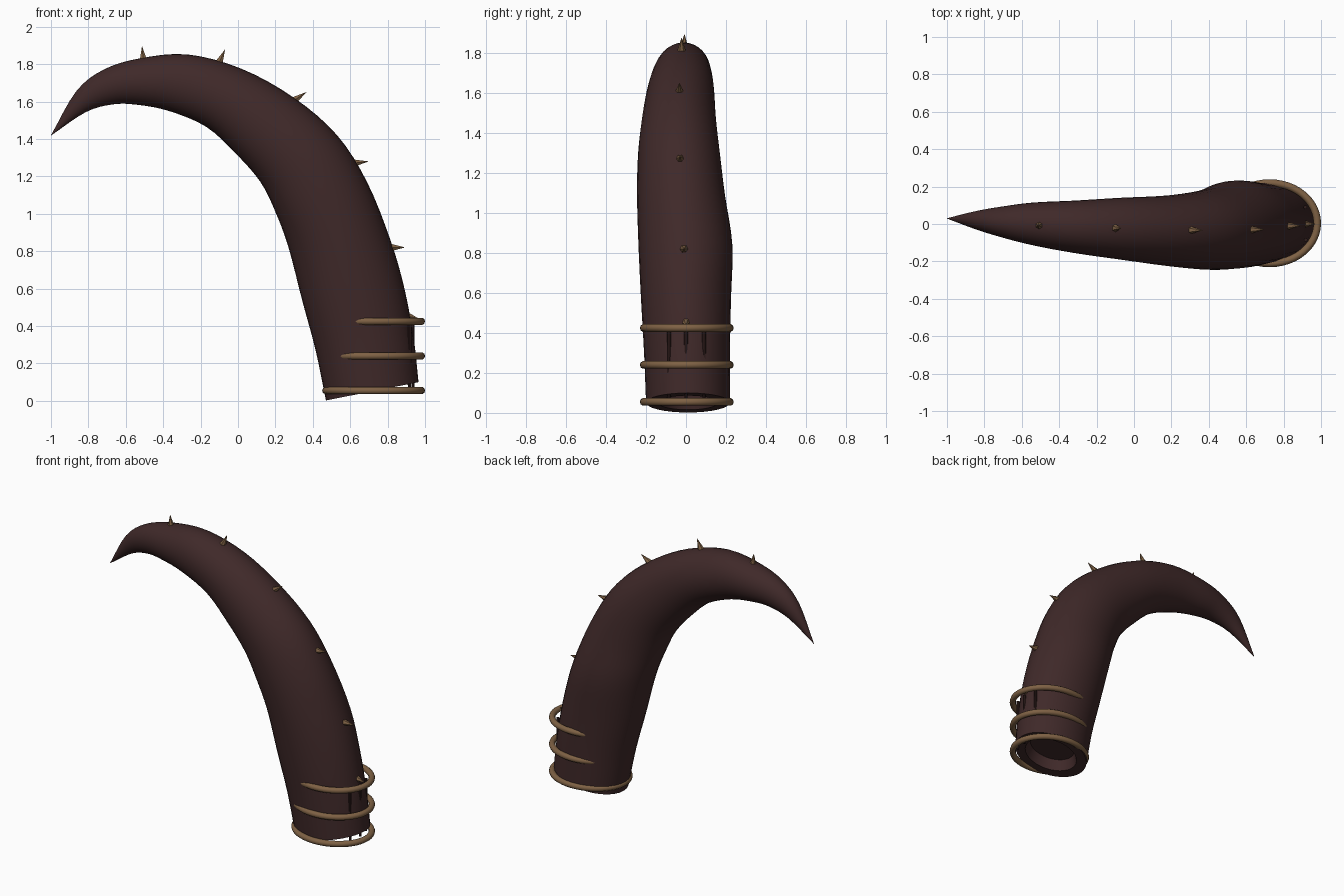
import bpy, bmesh, math
from mathutils import Vector

if "Cube" in bpy.data.objects:
    bpy.data.objects.remove(bpy.data.objects["Cube"])


def material(name, rgb):
    m = bpy.data.materials.new(name)
    m.diffuse_color = (*rgb, 1)
    m.use_nodes = True
    m.node_tree.nodes["Principled BSDF"].inputs["Base Color"].default_value = m.diffuse_color
    return m


HORN = material("dark brown horn", (0.05, 0.022, 0.022))
BAND = material("aged bronze", (0.21, 0.12, 0.058))
DRIP = material("blackened brown", (0.03, 0.013, 0.012))


def finish(bm, name, mat, angle=40):
    bmesh.ops.recalc_face_normals(bm, faces=bm.faces)
    mesh = bpy.data.meshes.new(name)
    bm.to_mesh(mesh)
    bm.free()
    mesh.materials.append(mat)
    ob = bpy.data.objects.new(name, mesh)
    bpy.context.collection.objects.link(ob)
    bpy.ops.object.select_all(action='DESELECT')
    ob.select_set(True)
    bpy.context.view_layer.objects.active = ob
    bpy.ops.object.shade_smooth_by_angle(angle=math.radians(angle))
    return ob


# Horn sections: outer x, z, inner x, z, centre y, half width in y
ROWS = [
    (0.965, 0.10, 0.47, 0.002, 0.01, 0.21),
    (0.94, 0.33, 0.415, 0.27, 0.005, 0.215),
    (0.89, 0.60, 0.345, 0.53, 0.0, 0.225),
    (0.815, 0.86, 0.27, 0.82, -0.003, 0.235),
    (0.69, 1.17, 0.20, 1.01, -0.025, 0.22),
    (0.53, 1.42, 0.12, 1.17, -0.035, 0.205),
    (0.30, 1.62, -0.01, 1.32, -0.035, 0.185),
    (0.02, 1.775, -0.17, 1.465, -0.025, 0.165),
    (-0.27, 1.852, -0.37, 1.55, -0.015, 0.14),
    (-0.53, 1.83, -0.54, 1.583, 0.0, 0.115),
    (-0.72, 1.77, -0.67, 1.585, 0.01, 0.085),
    (-0.865, 1.655, -0.815, 1.543, 0.02, 0.05),
    (-1.0, 1.42, -0.999, 1.419, 0.03, 0.001),
]


def smooth_rows(rows, steps):
    # Catmull-Rom interpolation between sections
    out = []
    n = len(rows)
    for i in range(n - 1):
        p1, p2 = rows[i], rows[i + 1]
        p0 = rows[i - 1] if i else [2 * a - b for a, b in zip(p1, p2)]
        p3 = rows[i + 2] if i + 2 < n else [2 * b - a for a, b in zip(p1, p2)]
        for k in range(steps):
            t = k / steps
            out.append([0.5 * (2 * b + (c - a) * t + (2 * a - 5 * b + 4 * c - d) * t * t
                               + (3 * b - a - 3 * c + d) * t ** 3)
                        for a, b, c, d in zip(p0, p1, p2, p3)])
    out.append(rows[-1])
    return out


# Horn body with a recessed base
SIDES = 32
bm = bmesh.new()
loops = []


def section(row, scale=1.0, shift=(0, 0, 0)):
    ox, oz, ix, iz, yc, ry = row
    c = Vector(((ox + ix) / 2, yc, (oz + iz) / 2)) + Vector(shift)
    u = Vector(((ox - ix) / 2, 0, (oz - iz) / 2))
    v = Vector((0, ry, 0))
    pts = []
    for k in range(SIDES):
        a = math.tau * k / SIDES
        pts.append(bm.verts.new(c + (u * math.cos(a) + v * math.sin(a)) * scale))
    return pts


loops.append(section(ROWS[0], 0.62, (-0.012, 0, 0.07)))
loops.append(section(ROWS[0], 0.72))
loops += [section(r) for r in smooth_rows(ROWS, 4)]
for a, b in zip(loops, loops[1:]):
    for k in range(SIDES):
        j = (k + 1) % SIDES
        bm.faces.new((a[k], a[j], b[j], b[k]))
bm.faces.new(loops[0])
bm.faces.new(loops[-1])
finish(bm, "horn", HORN)

# Three level bands round the base
for n, z in enumerate((0.055, 0.24, 0.425)):
    bm = bmesh.new()
    tube = []
    for i in range(48):
        a = math.tau * i / 48
        ring = []
        for j in range(10):
            b = math.tau * j / 10
            r = 0.02 * math.cos(b)
            ring.append(bm.verts.new((0.725 + (0.255 + r) * math.cos(a),
                                      0.004 + (0.215 + r) * math.sin(a),
                                      z + 0.02 * math.sin(b))))
        tube.append(ring)
    for i in range(48):
        p, q = tube[i], tube[(i + 1) % 48]
        for j in range(10):
            bm.faces.new((p[j], q[j], q[(j + 1) % 10], p[(j + 1) % 10]))
    finish(bm, f"base_band_{n + 1}", BAND, 60)


def cone(name, base, tip, r1, r2, mat, sides):
    base, tip = Vector(base), Vector(tip)
    d = tip - base
    bm = bmesh.new()
    bmesh.ops.create_cone(bm, cap_ends=True, segments=sides, radius1=r1,
                          radius2=r2, depth=d.length)
    q = Vector((0, 0, 1)).rotation_difference(d)
    for v in bm.verts:
        v.co = q @ v.co + (base + tip) / 2
    finish(bm, name, mat)


# Small spikes along the outer curve: base x, z, tip x, z, y
SPIKES = [
    (0.90, 0.455, 0.965, 0.44, 0.0),
    (0.81, 0.82, 0.89, 0.82, -0.01),
    (0.61, 1.27, 0.695, 1.28, -0.03),
    (0.29, 1.60, 0.365, 1.65, -0.033),
    (-0.105, 1.80, -0.07, 1.877, -0.022),
    (-0.505, 1.81, -0.513, 1.895, -0.008),
]
for n, (bx, bz, tx, tz, y) in enumerate(SPIKES):
    cone(f"spike_{n + 1}", (bx, y, bz), (tx, y, tz), 0.025, 0.001, BAND, 6)

# Thin upright strips tying the bands together
for n, y in enumerate((-0.085, 0.0, 0.09)):
    x = 0.725 + 0.21 * math.sqrt(1 - (y / 0.215) ** 2)
    cone(f"band_strip_{n + 1}", (x, y, 0.42), (x, y, 0.06), 0.01, 0.008, DRIP, 8)
